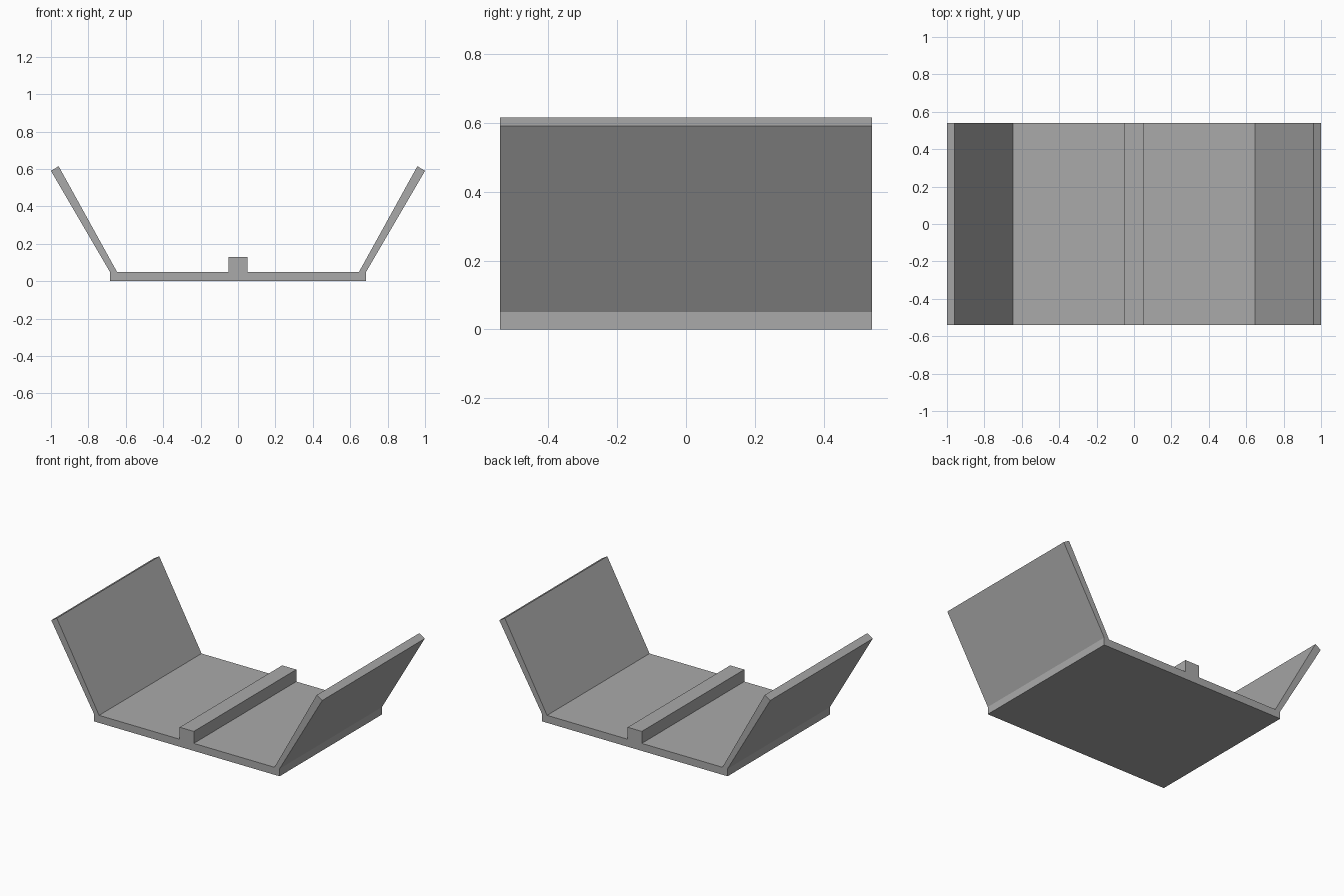
import bpy
import bmesh

cube = bpy.data.objects.get("Cube")
if cube:
    bpy.data.objects.remove(cube, do_unlink=True)

HALF_DEPTH = 0.54

grey = bpy.data.materials.new("plain grey")
grey.use_nodes = True
colour = (0.40, 0.40, 0.40, 1)
grey.diffuse_color = colour
grey.node_tree.nodes["Principled BSDF"].inputs["Base Color"].default_value = colour


def extrude_profile(name, points):
    """Extrude an x-z outline along the full depth."""
    bm = bmesh.new()
    face = bm.faces.new([bm.verts.new((x, -HALF_DEPTH, z)) for x, z in points])
    result = bmesh.ops.extrude_face_region(bm, geom=[face])
    verts = [v for v in result["geom"] if isinstance(v, bmesh.types.BMVert)]
    bmesh.ops.translate(bm, verts=verts, vec=(0, 2 * HALF_DEPTH, 0))
    bmesh.ops.recalc_face_normals(bm, faces=bm.faces)
    mesh = bpy.data.meshes.new(name)
    bm.to_mesh(mesh)
    bm.free()
    mesh.materials.append(grey)
    obj = bpy.data.objects.new(name, mesh)
    bpy.context.collection.objects.link(obj)
    return obj


def block(name, half_width, bottom, top):
    return extrude_profile(name, [(-half_width, bottom), (half_width, bottom),
                                  (half_width, top), (-half_width, top)])


# Flat floor and its central rib
block("base_plate", 0.685, 0, 0.05)
block("centre_rib", 0.052, 0.05, 0.13)

# Flared side walls
wall = [(0.647, 0.05), (0.685, 0.05), (1.0, 0.59), (0.959, 0.615)]
for side, name in ((1, "left_wall"), (-1, "right_wall")):
    extrude_profile(name, [(side * x, z) for x, z in wall])
